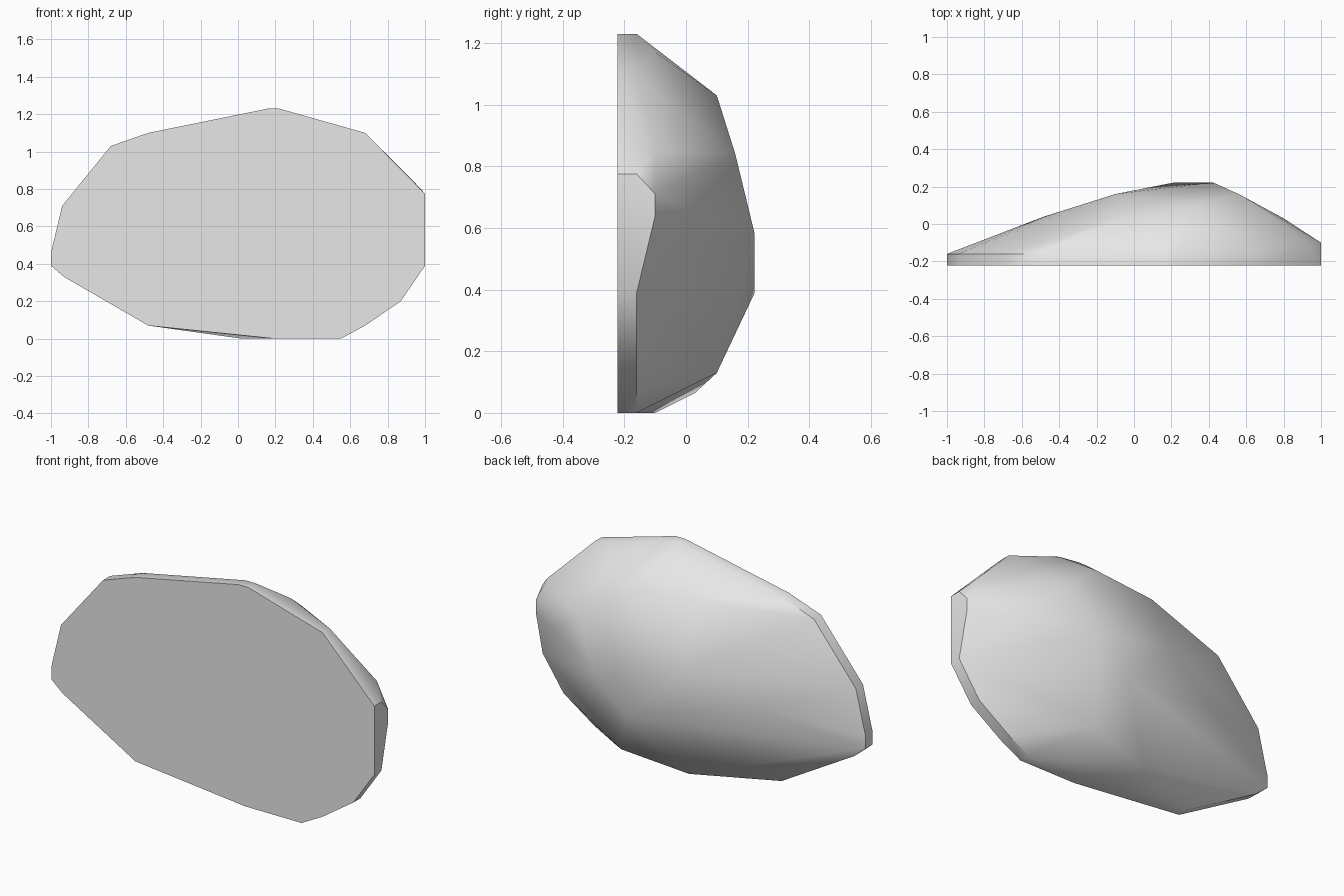
import bpy
import bmesh
import math

# Remove only the default cube
default_cube = bpy.data.objects.get("Cube")
if default_cube:
    bpy.data.objects.remove(default_cube, do_unlink=True)


def make_material(name, colour):
    material = bpy.data.materials.new(name)
    material.use_nodes = True
    material.diffuse_color = colour
    shader = material.node_tree.nodes["Principled BSDF"]
    shader.inputs["Base Color"].default_value = colour
    return material


# Flat cut face: outline in x and z, with a narrow straight rim behind it
FRONT, RIM = -.223, -.16
outline = [
    (-1, .39), (-1, .46), (-.94, .71), (-.68, 1.03), (-.48, 1.1),
    (.16, 1.23), (.22, 1.23), (.68, 1.1), (1, .775), (1, .39),
    (.87, .2), (.68, .07), (.55, 0), (.2, 0), (-.48, .07), (-.93, .33),
]

# Domed back: the corners of the worn facets
dome = [
    (.22, .223, .39), (.42, .223, .58),                       # crown
    (.33, .1, 1.03), (.56, .16, .84), (-.1, .16, .71),        # upper shoulder
    (.4, -.1, 1.17), (-.09, .03, 1.05), (-.48, .04, .55),     # top slope
    (.8, .03, .65), (.93, -.1, .85),                          # left slope
    (1, -.1, .64), (1, -.1, .71),                             # left end facet
    (.33, .1, .13), (-.04, .03, .065), (.02, -.1, 0),         # underside
]

# Wrap the rim and the dome in one convex stone
bm = bmesh.new()
for x, z in outline:
    for y in (FRONT, RIM):
        bm.verts.new((x, y, z))
for corner in dome:
    bm.verts.new(corner)
hull = bmesh.ops.convex_hull(bm, input=bm.verts[:], use_existing_faces=False)
loose = [v for v in bm.verts if not v.link_faces]
bmesh.ops.delete(bm, geom=loose, context="VERTS")

# Join coplanar triangles so the cut face and the end facet stay flat
bmesh.ops.dissolve_limit(bm, angle_limit=math.radians(1),
                         verts=bm.verts[:], edges=bm.edges[:])
bmesh.ops.recalc_face_normals(bm, faces=bm.faces[:])

mesh = bpy.data.meshes.new("rock")
bm.to_mesh(mesh)
bm.free()
mesh.materials.append(make_material("stone grey", (.8, .8, .8, 1)))

rock = bpy.data.objects.new("rock", mesh)
bpy.context.collection.objects.link(rock)

# Soft facets on the dome, crisp edges round the rim
bpy.ops.object.select_all(action="DESELECT")
rock.select_set(True)
bpy.context.view_layer.objects.active = rock
bpy.ops.object.shade_smooth_by_angle(angle=math.radians(35))
